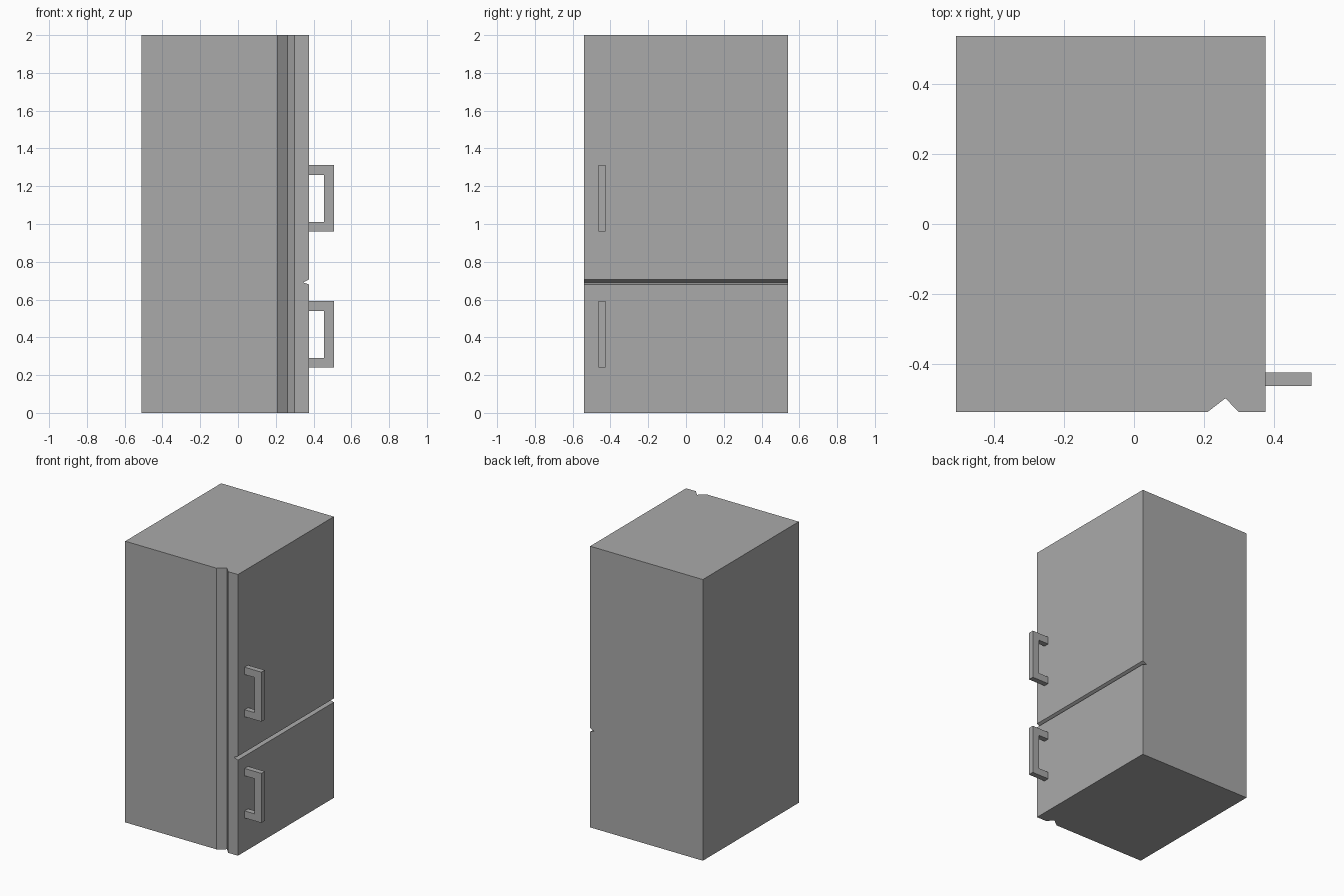
import bpy, bmesh
from mathutils import Vector

if "Cube" in bpy.data.objects:
    bpy.data.objects.remove(bpy.data.objects["Cube"])

grey = bpy.data.materials.new("light grey")
grey.diffuse_color = (0.40, 0.40, 0.40, 1)
grey.use_nodes = True
grey.node_tree.nodes["Principled BSDF"].inputs["Base Color"].default_value = grey.diffuse_color


def prism(name, profile, axis, lo, hi):
    """Extrude a 2D profile: axis 'Y' takes (x, z) points, axis 'Z' takes (x, y)."""
    bm = bmesh.new()
    if axis == 'Y':
        points, step = [(a, lo, b) for a, b in profile], Vector((0, hi - lo, 0))
    else:
        points, step = [(a, b, lo) for a, b in profile], Vector((0, 0, hi - lo))
    face = bm.faces.new([bm.verts.new(p) for p in points])
    new = bmesh.ops.extrude_face_region(bm, geom=[face], use_keep_orig=True)["geom"]
    bmesh.ops.translate(bm, vec=step,
                        verts=[g for g in new if isinstance(g, bmesh.types.BMVert)])
    bmesh.ops.recalc_face_normals(bm, faces=bm.faces)
    mesh = bpy.data.meshes.new(name)
    bm.to_mesh(mesh)
    bm.free()
    mesh.materials.append(grey)
    obj = bpy.data.objects.new(name, mesh)
    bpy.context.collection.objects.link(obj)
    return obj


# Cabinet: side profile with the V groove between the two doors
L, R, H, D = -0.51, 0.377, 2.0, 0.539
cabinet = prism("cabinet", [(L, 0), (R, 0), (R, 0.68), (0.345, 0.69),
                            (R, 0.707), (R, H), (L, H)], 'Y', -D, D)

# Vertical V groove behind the doors, sloping sides continued past the surface
x0, xm, x1, tip = 0.21, 0.262, 0.30, -0.499
k = 1.5
y_out = tip - (D + tip) * k
groove = prism("groove_cutter", [(xm + (x0 - xm) * k, y_out),
                                 (xm + (x1 - xm) * k, y_out), (xm, tip)],
               'Z', -0.1, H + 0.1)
cut = cabinet.modifiers.new("side groove", 'BOOLEAN')
cut.operation = 'DIFFERENCE'
cut.solver = 'EXACT'
cut.object = groove
bpy.context.view_layer.objects.active = cabinet
bpy.ops.object.modifier_apply(modifier=cut.name)
bpy.data.objects.remove(groove)

# Bracket handles, one per door
for name, z in (("lower_handle", 0.24), ("upper_handle", 0.96)):
    prism(name, [(R, z), (0.509, z), (0.509, z + 0.352), (R, z + 0.352),
                 (R, z + 0.30), (0.455, z + 0.30), (0.455, z + 0.05), (R, z + 0.05)],
          'Y', -0.464, -0.425)
